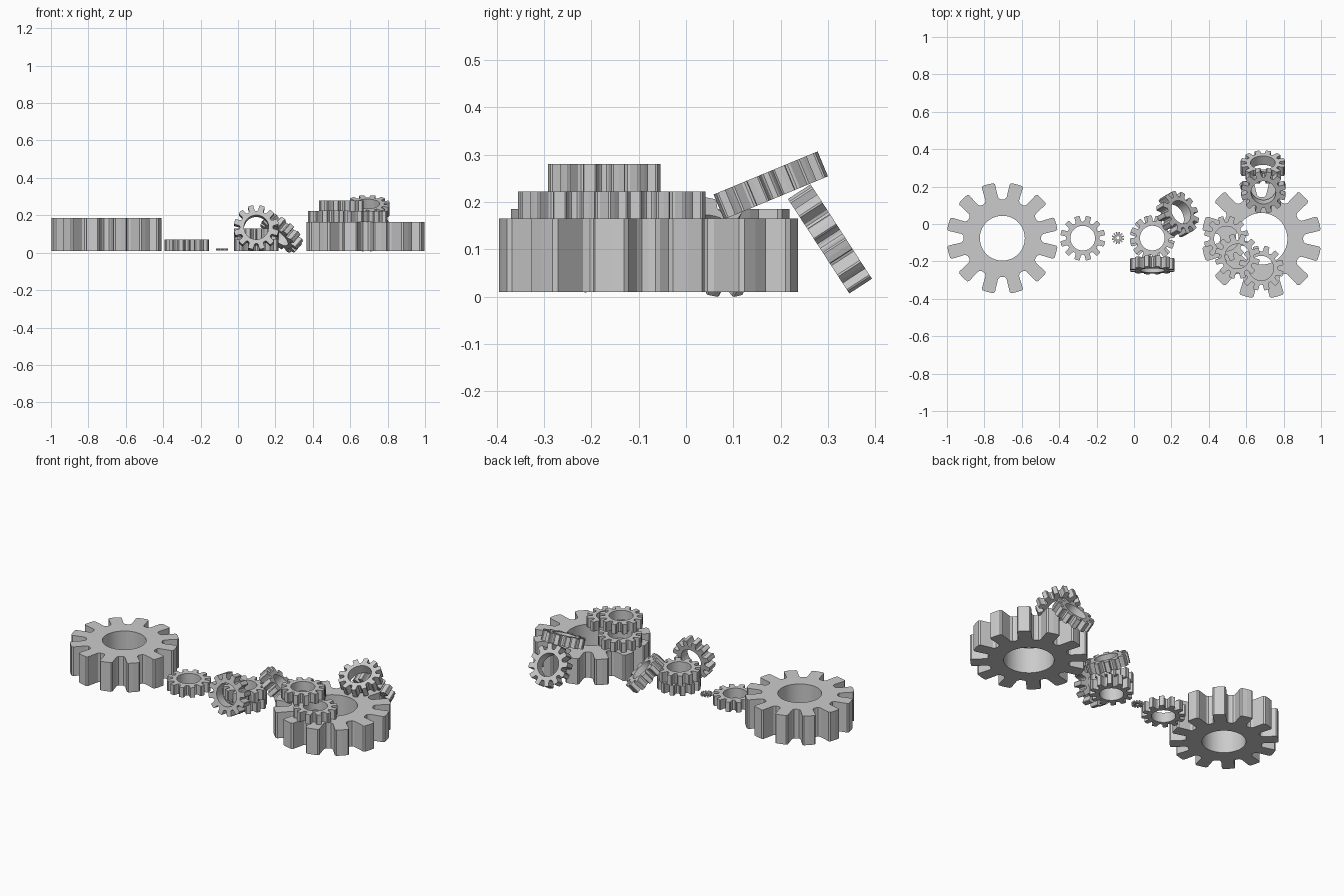
import bpy, bmesh
from math import cos, sin, pi, radians

if "Cube" in bpy.data.objects:
    bpy.data.objects.remove(bpy.data.objects["Cube"])


def gear(name, loc, radius, root, hole, thick, tilt=(0, 0, 0), phase=15, teeth=12):
    """Spur gear centred on its own axis; loc is the centre of the body."""
    # (fraction of pitch, radius) round one tooth
    tip = radius * 0.975
    prof = [(-0.5, root), (-0.38, root * 1.01), (-0.30, root * 1.06), (-0.24, tip),
            (-0.19, radius), (0, radius), (0.19, radius), (0.24, tip),
            (0.30, root * 1.06), (0.38, root * 1.01)]
    bm = bmesh.new()
    rings = []
    for t in range(teeth):
        for f, r in prof:
            a = (t + f) * 2 * pi / teeth + radians(phase)
            rings.append([bm.verts.new((q * cos(a), q * sin(a), z))
                          for q, z in ((hole, -thick / 2), (r, -thick / 2),
                                       (r, thick / 2), (hole, thick / 2))])
    for i, p in enumerate(rings):
        n = rings[(i + 1) % len(rings)]
        for k in range(4):
            m = (k + 1) % 4
            bm.faces.new((p[k], n[k], n[m], p[m]))
    bmesh.ops.recalc_face_normals(bm, faces=bm.faces)
    mesh = bpy.data.meshes.new(name)
    bm.to_mesh(mesh)
    bm.free()
    ob = bpy.data.objects.new(name, mesh)
    ob.location = loc
    ob.rotation_euler = [radians(d) for d in tilt]
    bpy.context.collection.objects.link(ob)
    return ob


def small(name, loc, tilt=(0, 0, 0), phase=15, thick=0.06):
    return gear(name, loc, 0.1205, 0.088, 0.066, thick, tilt, phase)


# large gears
gear("large_gear_left", (-0.704, -0.076, 0.0975), 0.298, 0.207, 0.12, 0.175)
gear("large_gear_right", (0.682, -0.079, 0.0875), 0.320, 0.222, 0.138, 0.155)

# flat gears on the floor
small("flat_gear", (-0.274, -0.076, 0.04))
gear("tiny_gear", (-0.086, -0.074, 0.017), 0.033, 0.018, 0.009, 0.012)

# stack of two with two gears leaning on it
small("stack_gear_lower", (0.098, -0.075, 0.04))
small("stack_gear_upper", (0.098, -0.075, 0.10), phase=8)
small("leaning_gear_front", (0.098, -0.219, 0.131), (80, 0, 0))
small("leaning_gear_side", (0.233, 0.053, 0.105), (0, 45, 30))

# pile on the large right gear
small("pile_gear_left", (0.494, -0.078, 0.1935), thick=0.057)
small("pile_gear_right", (0.680, -0.236, 0.1935), thick=0.057)
small("pile_gear_top", (0.553, -0.173, 0.251), thick=0.058)

# leaning pair at the back
small("back_gear_upper", (0.692, 0.179, 0.235), (22.5, 0, 0), thick=0.057)
small("back_gear_lower", (0.689, 0.304, 0.122), (-57, 0, 0), thick=0.057)
